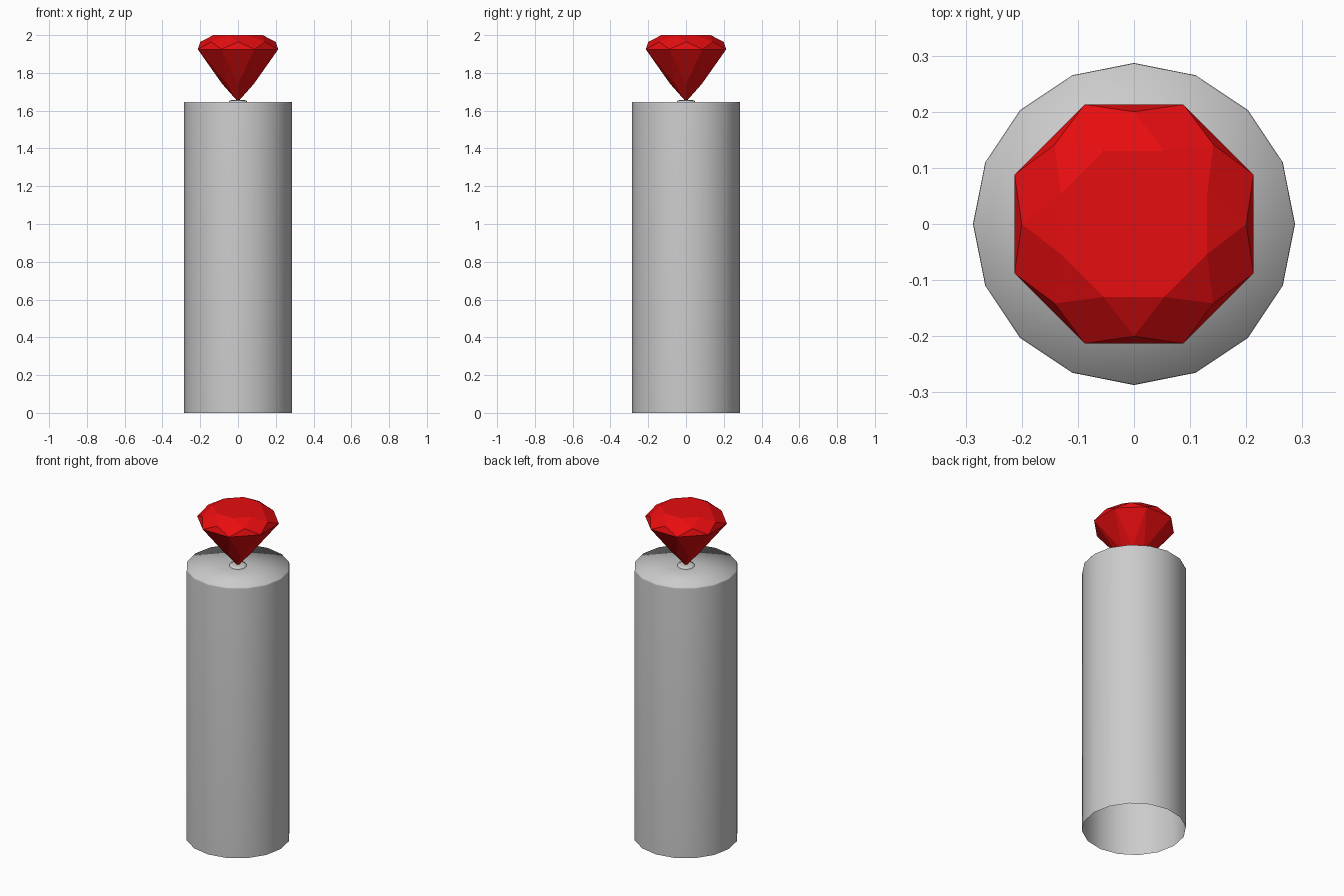
import bpy, bmesh
from math import sin, cos, pi

cube = bpy.data.objects.get("Cube")
if cube:
    bpy.data.objects.remove(cube, do_unlink=True)


def material(name, rgb):
    m = bpy.data.materials.new(name)
    m.use_nodes = True
    col = (*rgb, 1)
    m.diffuse_color = col
    m.node_tree.nodes["Principled BSDF"].inputs["Base Color"].default_value = col
    return m


def ring(bm, n, r, z, offset=0.0):
    """Ring of n vertices; offset is in steps."""
    return [bm.verts.new((r * cos(2 * pi * (i + offset) / n),
                          r * sin(2 * pi * (i + offset) / n), z)) for i in range(n)]


def finish(bm, name, mat, smooth=False):
    bmesh.ops.recalc_face_normals(bm, faces=bm.faces)
    me = bpy.data.meshes.new(name)
    bm.to_mesh(me)
    bm.free()
    me.materials.append(mat)
    for p in me.polygons:
        p.use_smooth = smooth
    ob = bpy.data.objects.new(name, me)
    bpy.context.collection.objects.link(ob)
    return ob


def lathe(name, profile, n, mat):
    """Smooth turned shell, closed by a fan at the top and open below."""
    bm = bmesh.new()
    rings = [ring(bm, n, r, z) for r, z in profile]
    for a, b in zip(rings, rings[1:]):
        for i in range(n):
            j = (i + 1) % n
            bm.faces.new((a[i], a[j], b[j], b[i]))
    tip = bm.verts.new((0, 0, profile[-1][1]))
    for i in range(n):
        bm.faces.new((rings[-1][i], rings[-1][(i + 1) % n], tip))
    return finish(bm, name, mat, True)


grey = material("light grey", (0.6, 0.6, 0.6))
red = material("ruby red", (0.8, 0.004, 0.005))

# Hollow column with a tight rim, and the small collar under the gem
lathe("column", [(0.287, 0), (0.287, 1.637), (0.286, 1.645), (0.04, 1.646)], 16, grey)
lathe("collar", [(0.048, 1.643), (0.046, 1.654), (0.03, 1.656)], 16, grey)

# Brilliant-cut gem: table, kites, girdle triangles and pointed pavilion
bm = bmesh.new()
N = 8
table = ring(bm, N, 0.141, 2.0, 0.5)
crown = ring(bm, N, 0.2, 1.964)
girdle = ring(bm, N, 0.2305, 1.925, 0.5)
pavilion = ring(bm, N, 0.085, 1.743)
tip = bm.verts.new((0, 0, 1.647))
bm.faces.new(table)
for i in range(N):
    j = (i + 1) % N
    bm.faces.new((table[i], crown[i], girdle[i], crown[j]))
    bm.faces.new((table[i], table[j], crown[j]))
    bm.faces.new((girdle[i], girdle[j], crown[j]))
    bm.faces.new((girdle[i], girdle[j], pavilion[j]))
    bm.faces.new((girdle[i], pavilion[i], tip, pavilion[j]))
finish(bm, "gem", red)
